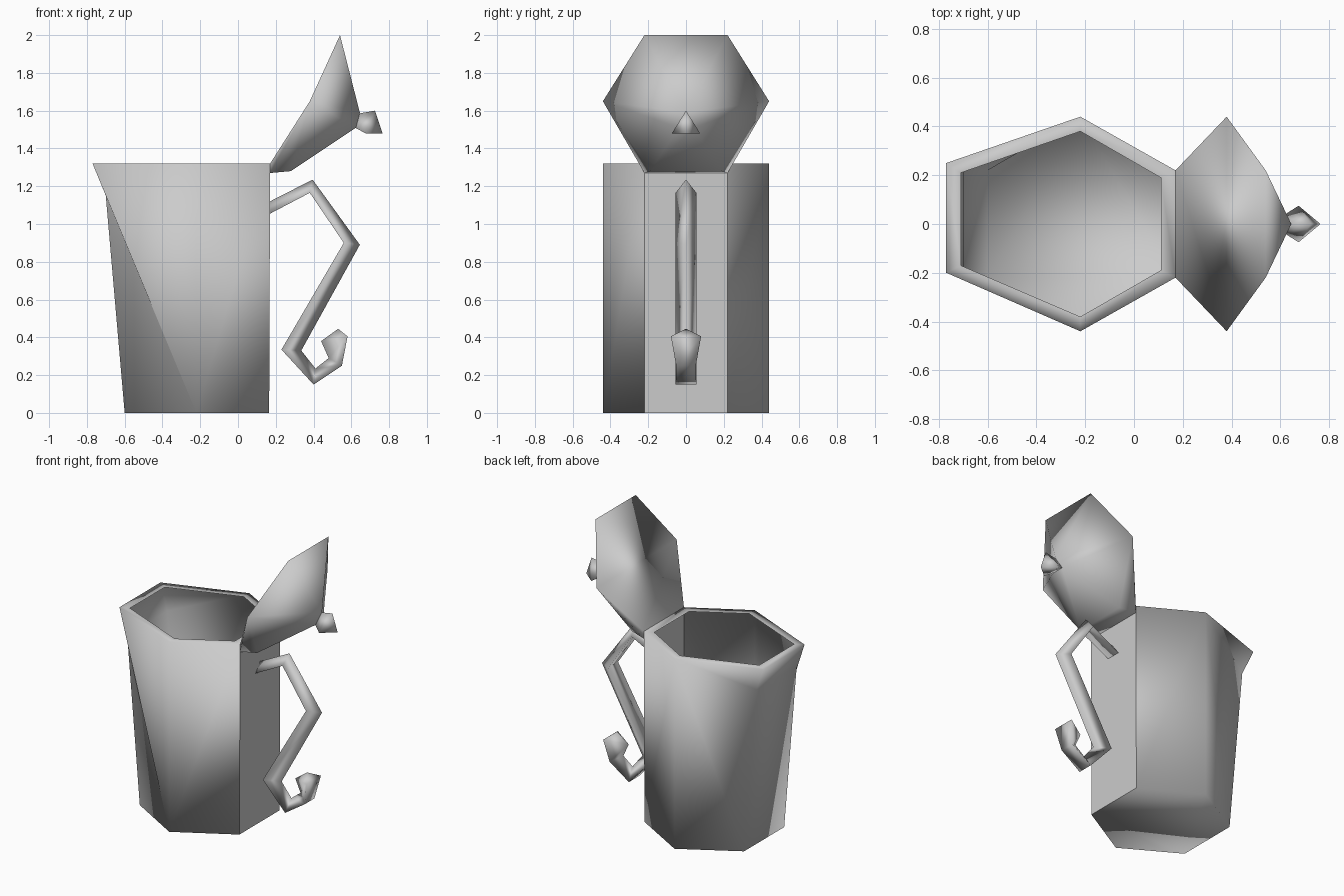
import bpy, bmesh

if "Cube" in bpy.data.objects:
    bpy.data.objects.remove(bpy.data.objects["Cube"])

grey = bpy.data.materials.new("plain_grey")
grey.diffuse_color = (0.6, 0.6, 0.6, 1)
grey.use_nodes = True
grey.node_tree.nodes["Principled BSDF"].inputs["Base Color"].default_value = grey.diffuse_color


def loft(rings, tip=None, cap_end=True):
    """Join matching rings of points, closing the start and optionally the end."""
    bm = bmesh.new()
    loops = [[bm.verts.new(p) for p in ring] for ring in rings]
    n = len(loops[0])
    for a, b in zip(loops, loops[1:]):
        for i in range(n):
            j = (i + 1) % n
            bm.faces.new((a[i], a[j], b[j], b[i]))
    bm.faces.new(loops[0][::-1])
    if tip:
        t = bm.verts.new(tip)
        for i in range(n):
            bm.faces.new((loops[-1][i], loops[-1][(i + 1) % n], t))
    elif cap_end:
        bm.faces.new(loops[-1])
    return bm


def finish(name, bm, sharp=None, recalc=True):
    """Smooth shade, keep chosen edges crisp, make the object."""
    if recalc:
        bmesh.ops.recalc_face_normals(bm, faces=bm.faces)
    for f in bm.faces:
        f.smooth = True
    for e in bm.edges:
        if sharp and sharp(e):
            e.smooth = False
    me = bpy.data.meshes.new(name)
    bm.to_mesh(me)
    bm.free()
    me.materials.append(grey)
    ob = bpy.data.objects.new(name, me)
    bpy.context.collection.objects.link(ob)
    return ob


def hexagon(left, right, z, wide=0.44, lo=-0.22, hi=0.22, ry=0.22):
    return [(left, lo, z), (-0.22, -wide, z), (right, -ry, z),
            (right, ry, z), (-0.22, wide, z), (left, hi, z)]


def panel_edge(e):
    # keep the flat handle panel crisp
    return any(all(v.co.x > 0.15 for v in f.verts) for f in e.link_faces)


# Tankard body: hollow tapered hexagon with a flat rim
body = loft([hexagon(-0.60, 0.165, 0),
             hexagon(-0.77, 0.17, 1.32, lo=-0.20, hi=0.25),
             hexagon(-0.71, 0.11, 1.318, wide=0.38, lo=-0.17, hi=0.21, ry=0.19)],
            cap_end=False)
# Flared spout: bend the two left corner edges below the rim
corners = [e for e in body.edges
           if all(v.co.x < -0.5 for v in e.verts)
           and {round(v.co.z, 2) for v in e.verts} == {0.0, 1.32}]
bends = []
for e in corners:
    v = bmesh.utils.edge_split(e, e.verts[0], 0.5)[1]
    v.co = (-0.70, 0.225 if v.co.y > 0 else -0.215, 1.15)
    bends.append(v)
bmesh.ops.connect_verts(body, verts=bends)
finish("body", body, panel_edge, recalc=False)

# Open lid: hexagonal inner face, shallow cone back, hinge block
bm = bmesh.new()


def pair(x, y, z):
    return bm.verts.new((x, -y, z)), bm.verts.new((x, y, z))


top, mid = pair(0.54, 0.22, 2.0), pair(0.38, 0.44, 1.65)
hinge, hinge_low = pair(0.17, 0.22, 1.32), pair(0.17, 0.22, 1.27)
low, neck = pair(0.28, 0.19, 1.28), pair(0.625, 0.04, 1.51)
crown = bm.verts.new((0.645, 0, 1.59))
for a, b in ((top, mid), (mid, hinge), (hinge, hinge_low),
             (hinge_low, low), (low, neck)):
    bm.faces.new((a[0], a[1], b[1], b[0]))
bm.faces.new((top[0], top[1], crown))
bm.faces.new((neck[0], neck[1], crown))
for s in (0, 1):
    fan = (hinge[s], hinge_low[s], low[s], neck[s], crown, top[s])
    for a, b in zip(fan, fan[1:]):
        bm.faces.new((mid[s], a, b))
finish("lid", bm)

# Lid knob: small flared three-sided stub
finish("lid_knob", loft(
    [[(0.64, 0, 1.585), (0.62, -0.04, 1.51), (0.62, 0.04, 1.51)],
     [(0.725, 0, 1.60), (0.675, -0.075, 1.48), (0.675, 0.075, 1.48)]],
    tip=(0.765, 0, 1.48)))

# Handle: triangular section, ridge (x, z) then flat side (x, z, half width)
path = [((0.17, 1.12), (0.17, 1.055, 0.05)),
        ((0.395, 1.235), (0.38, 1.165, 0.055)),
        ((0.645, 0.89), (0.56, 0.90, 0.055)),
        ((0.335, 0.33), (0.23, 0.335, 0.055)),
        ((0.41, 0.235), (0.40, 0.15, 0.055)),
        ((0.48, 0.29), (0.55, 0.25, 0.052)),
        ((0.44, 0.38), (0.58, 0.405, 0.08))]
finish("handle", loft([[(rx, 0, rz), (fx, -w, fz), (fx, w, fz)]
                       for (rx, rz), (fx, fz, w) in path],
                      tip=(0.53, 0, 0.445)))
